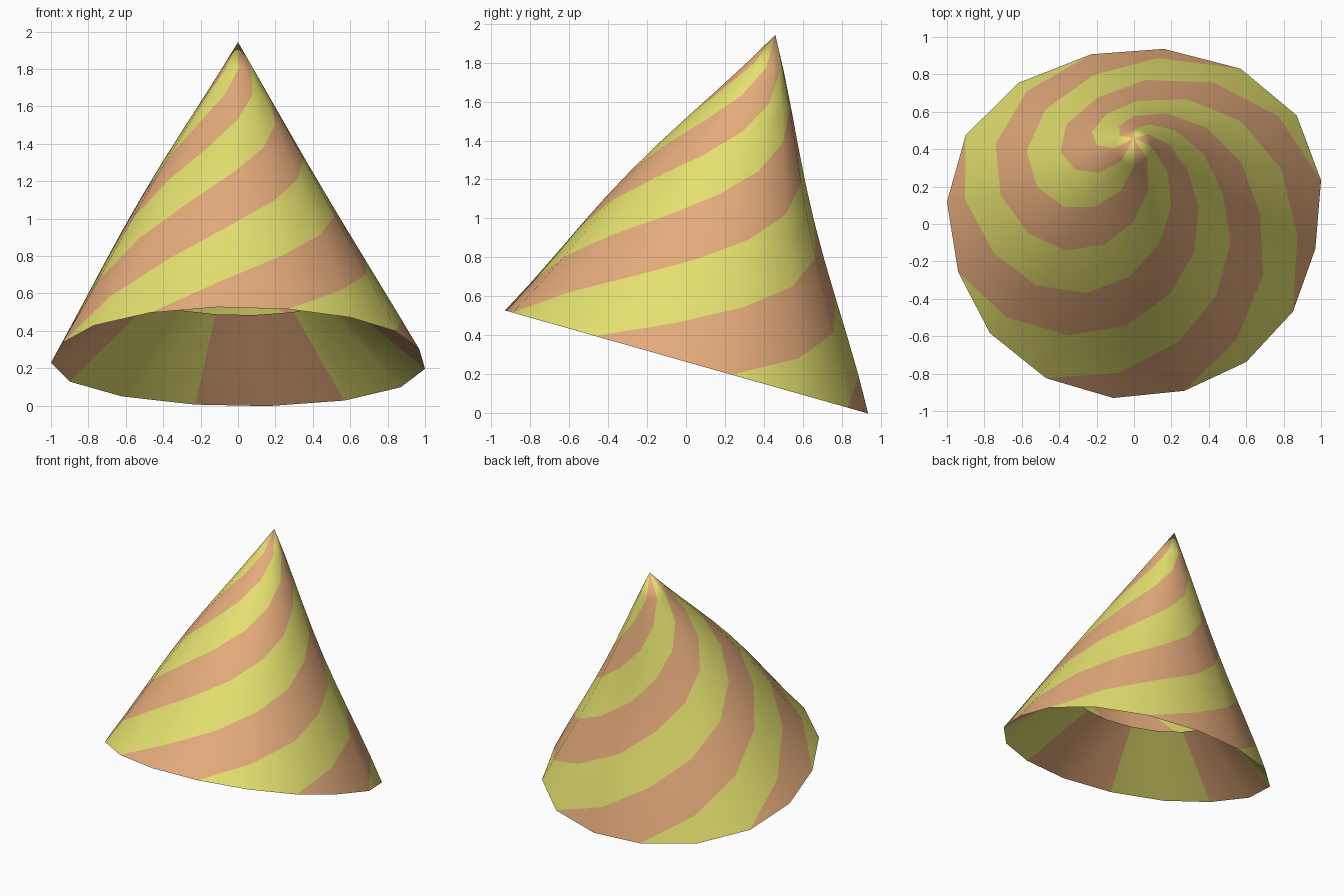
import bpy
import bmesh
import math
from mathutils import Matrix, Vector

cube = bpy.data.objects.get("Cube")
if cube:
    bpy.data.objects.remove(cube, do_unlink=True)

SEGMENTS, RINGS = 16, 10
HEIGHT = 1.742
EXTRA_TURN = math.radians(1.1)
TILT = Matrix.Translation((0, 0.003, 0.262)) @ Matrix.Rotation(math.radians(-15.84), 4, "X")


def material(name, colour):
    mat = bpy.data.materials.new(name)
    mat.use_nodes = True
    mat.diffuse_color = (*colour, 1)
    bsdf = mat.node_tree.nodes["Principled BSDF"]
    bsdf.inputs["Base Color"].default_value = (*colour, 1)
    bsdf.inputs["Roughness"].default_value = 0.8
    return mat


stripes = [material("soft_yellow", (0.78, 0.75, 0.16)),
           material("peach_orange", (0.78, 0.41, 0.20))]

# Slightly uneven opening of the hat, counter-clockwise from the front
rim = [Vector(p) for p in (
    (.27, -.93), (.60, -.77), (.85, -.49), (.97, -.14),
    (1.0, .24), (.87, .60), (.57, .86), (.16, .97),
    (-.23, .94), (-.62, .78), (-.90, .49), (-1.0, .12),
    (-.94, -.27), (-.77, -.61), (-.47, -.86), (-.11, -.97))]


def cone_ring(i):
    """Ring i of the cone: smaller upwards, twisted by about one segment per ring."""
    t = i / RINGS
    turn = Matrix.Rotation(EXTRA_TURN * i, 2)
    bow = math.sin(math.pi * t) ** 2
    points = []
    for j in range(SEGMENTS):
        p = (turn @ rim[(j + i) % SEGMENTS]) * (1 - t)
        points.append((p.x - 0.015 * bow, p.y - 0.045 * bow - 0.02 * t, HEIGHT * t))
    return points


def striped_shell(name, rings, tip=None, inward=False):
    """Join rings into a shell, two segments to each stripe."""
    bm = bmesh.new()
    loops = [[bm.verts.new(TILT @ Vector(p)) for p in ring] for ring in rings]
    top = bm.verts.new(TILT @ Vector(tip)) if tip else None
    for j in range(SEGMENTS):
        k = (j + 1) % SEGMENTS
        faces = []
        for a, b in zip(loops, loops[1:]):
            # Split along the upright diagonal so the twist stays convex
            faces.append(bm.faces.new((a[j], a[k], b[j])))
            faces.append(bm.faces.new((a[k], b[k], b[j])))
        if top:
            faces.append(bm.faces.new((loops[-1][j], loops[-1][k], top)))
        for face in faces:
            face.material_index = j // 2 % 2
            face.smooth = True
    if inward:
        bmesh.ops.reverse_faces(bm, faces=bm.faces[:])
    mesh = bpy.data.meshes.new(name)
    bm.to_mesh(mesh)
    bm.free()
    for mat in stripes:
        mesh.materials.append(mat)
    obj = bpy.data.objects.new(name, mesh)
    bpy.context.collection.objects.link(obj)


# Twisted outer cone
striped_shell("hat_cone", [cone_ring(i) for i in range(RINGS)],
              tip=(0, -0.02, HEIGHT))

# Lining that folds in from the rim and leaves an opening
outer_edge = [(p.x, p.y, 0) for p in rim]
inner_edge = [(p.x * 0.52, p.y * 0.52, 0.374) for p in rim]
striped_shell("hat_lining", [outer_edge, inner_edge], inward=True)
